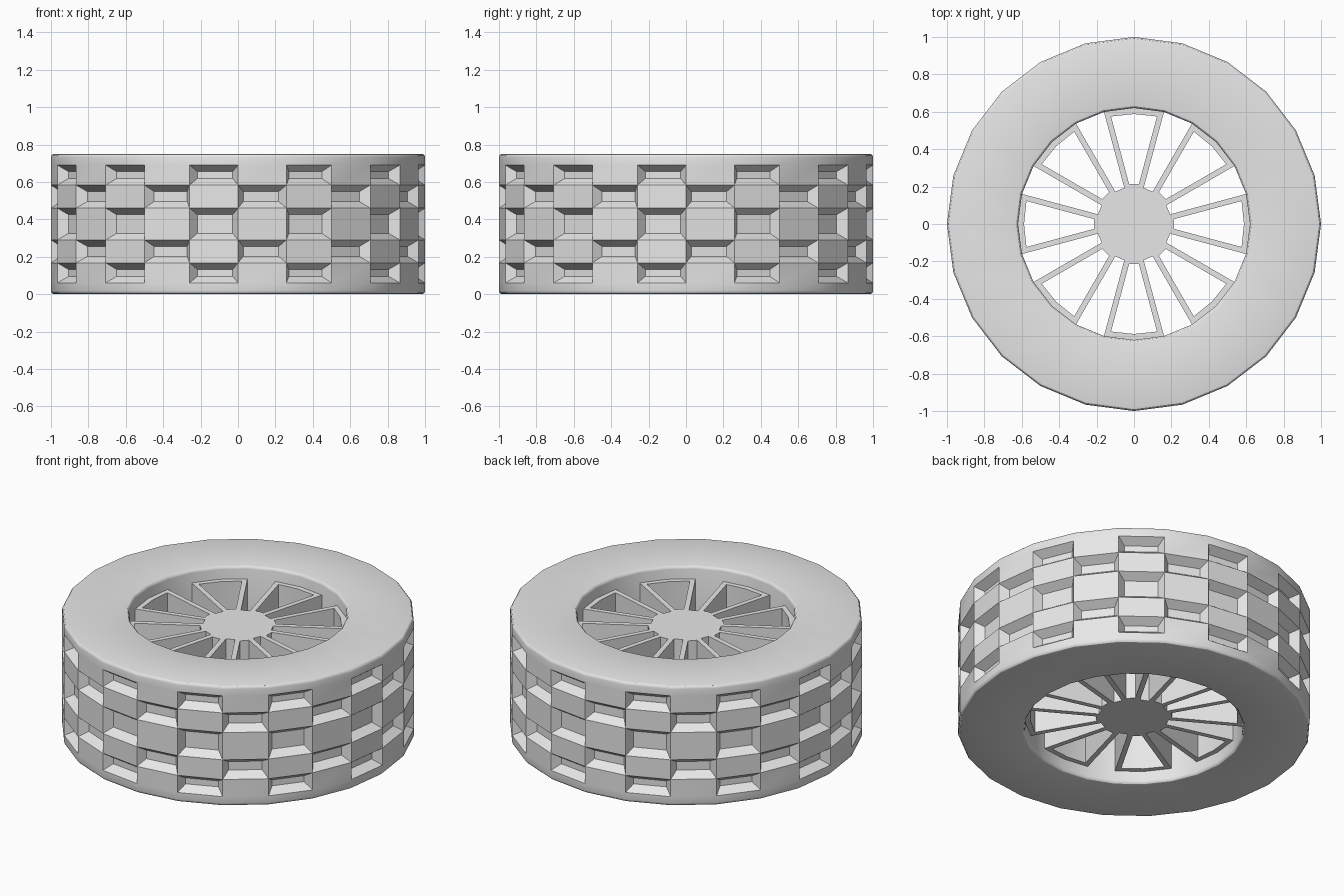
import bpy, bmesh
from math import sin, cos, asin, pi, radians

cube = bpy.data.objects.get("Cube")
if cube:
    bpy.data.objects.remove(cube, do_unlink=True)

SIDES = 24
STEP = 2 * pi / SIDES
HEIGHT = 0.75

grey = bpy.data.materials.new("light grey")
grey.use_nodes = True
colour = (0.8, 0.8, 0.8, 1)
grey.diffuse_color = colour
grey.node_tree.nodes["Principled BSDF"].inputs["Base Color"].default_value = colour


def finish(bm, name):
    bmesh.ops.recalc_face_normals(bm, faces=bm.faces)
    mesh = bpy.data.meshes.new(name)
    bm.to_mesh(mesh)
    bm.free()
    mesh.materials.append(grey)
    obj = bpy.data.objects.new(name, mesh)
    bpy.context.collection.objects.link(obj)
    bpy.ops.object.select_all(action='DESELECT')
    obj.select_set(True)
    bpy.context.view_layer.objects.active = obj
    bpy.ops.object.shade_smooth_by_angle(angle=radians(30))
    return obj


def corner(r, z, size, start):
    """Rounded quarter-turn corner around the centre (r, z)."""
    return [(r + size * cos(radians(start + a)), z + size * sin(radians(start + a)))
            for a in (0, 30, 60, 90)]


def polar(bm, r, angle, z):
    return bm.verts.new((r * cos(angle), r * sin(angle), z))


# Tyre: a revolved ring with rounded lips and a chequered tread
INNER, LIP = 0.62, 0.018
levels = [0.06, 0.167, 0.29, 0.46, 0.583, 0.69]
profile = corner(1 - LIP, LIP, LIP, -90)
profile += [(1, z) for z in levels]
profile += corner(1 - LIP, HEIGHT - LIP, LIP, 0)
profile += corner(INNER + LIP, HEIGHT - LIP, LIP, 90)
profile += corner(INNER + LIP, LIP, LIP, 180)

bm = bmesh.new()
rings = [[polar(bm, r, i * STEP, z) for r, z in profile] for i in range(SIDES)]
first_row = 4
pockets = []
for i in range(SIDES):
    a, b = rings[i], rings[(i + 1) % SIDES]
    for j in range(len(profile)):
        k = (j + 1) % len(profile)
        face = bm.faces.new((a[j], b[j], b[k], a[k]))
        row = j - first_row
        if 0 <= row < len(levels) - 1 and (row + i) % 2:
            pockets.append(face)
bmesh.ops.recalc_face_normals(bm, faces=bm.faces)
bmesh.ops.inset_individual(bm, faces=pockets, thickness=0.035, depth=-0.05,
                           use_even_offset=True)
finish(bm, "tyre")

# Rim: a hub disc and eight open wedge frames, extruded together
HUB, OUTER, BAR = 0.2, 0.625, 0.03
LOW, HIGH = 0.08, 0.67
bm = bmesh.new()
bm.faces.new([polar(bm, HUB, i * STEP, LOW) for i in range(SIDES)])
for n in range(8):
    mid = n * pi / 4

    def loop(r_out, r_in, bar):
        out_half = STEP - asin(bar / r_out)
        in_half = STEP - asin(bar / r_in)
        points = [(r_out, -out_half), (r_out, 0), (r_out, out_half),
                  (r_in, in_half), (r_in, 0), (r_in, -in_half)]
        return [polar(bm, r, mid + a, LOW) for r, a in points]

    edge = loop(OUTER, HUB, 0)
    window = loop(0.588, 0.215, BAR)
    for i in range(6):
        k = (i + 1) % 6
        bm.faces.new((edge[i], edge[k], window[k], window[i]))
bmesh.ops.remove_doubles(bm, verts=bm.verts, dist=0.0005)
bmesh.ops.recalc_face_normals(bm, faces=bm.faces)
base = bm.faces[:]
top = bmesh.ops.extrude_face_region(bm, geom=base, use_keep_orig=True)["geom"]
bmesh.ops.translate(bm, vec=(0, 0, HIGH - LOW),
                    verts=[v for v in top if isinstance(v, bmesh.types.BMVert)])
finish(bm, "hub_and_spokes")
